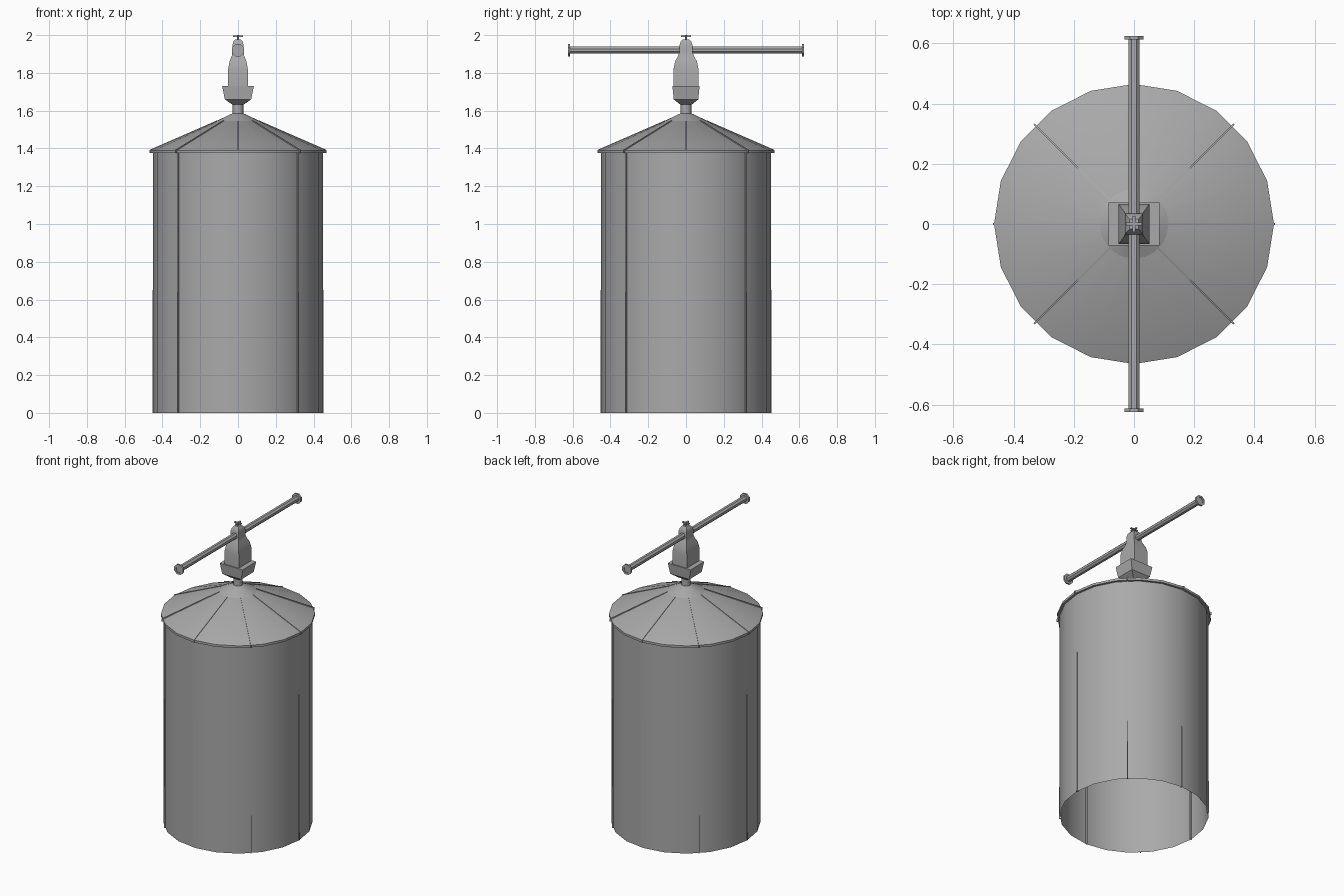
import bpy, bmesh, math
from mathutils import Matrix, Vector

cube = bpy.data.objects.get("Cube")
if cube:
    bpy.data.objects.remove(cube, do_unlink=True)

SIDES = 20
grey = bpy.data.materials.new("weathered grey metal")
grey.use_nodes = True
COLOUR = (0.40, 0.40, 0.40, 1)
grey.diffuse_color = COLOUR
grey.node_tree.nodes["Principled BSDF"].inputs["Base Color"].default_value = COLOUR


def finish(name, bm, smooth=None):
    bmesh.ops.recalc_face_normals(bm, faces=bm.faces)
    mesh = bpy.data.meshes.new(name)
    bm.to_mesh(mesh)
    bm.free()
    mesh.materials.append(grey)
    obj = bpy.data.objects.new(name, mesh)
    bpy.context.collection.objects.link(obj)
    if smooth:
        bpy.ops.object.select_all(action='DESELECT')
        obj.select_set(True)
        bpy.context.view_layer.objects.active = obj
        bpy.ops.object.shade_smooth_by_angle(angle=math.radians(smooth))
    return obj


def loft(name, rings, cap_start=True, cap_end=True, smooth=None, matrix=None):
    """Bridge a stack of equal-sized point rings."""
    bm = bmesh.new()
    loops = [[bm.verts.new(p) for p in ring] for ring in rings]
    for a, b in zip(loops, loops[1:]):
        for i in range(len(a)):
            j = (i + 1) % len(a)
            bm.faces.new((a[i], a[j], b[j], b[i]))
    if cap_start:
        bm.faces.new(loops[0])
    if cap_end:
        bm.faces.new(loops[-1])
    if matrix:
        bm.transform(matrix)
    return finish(name, bm, smooth)


def circle(r, z, n=SIDES, turn=0.0):
    return [(r * math.cos(math.tau * (i + turn) / n),
             r * math.sin(math.tau * (i + turn) / n), z) for i in range(n)]


def rect(hx, hy, z):
    return [(-hx, -hy, z), (hx, -hy, z), (hx, hy, z), (-hx, hy, z)]


def strip(name, angle, profile, width):
    """Thin radial plate whose (radius, height) outline is given."""
    turn = Matrix.Rotation(angle, 4, 'Z')
    sides = [[(r, s * width / 2, z) for r, z in profile] for s in (-1, 1)]
    return loft(name, sides, matrix=turn)


# Tank wall, open underneath
loft("tank_wall", [circle(0.45, 0), circle(0.45, 1.385)], False, False, smooth=35)

# Conical roof with a short eave lip, and its raised cap
loft("roof", [circle(0.45, 1.375), circle(0.465, 1.375), circle(0.465, 1.39),
              circle(0.10, 1.55)], False, True, smooth=25)
loft("roof_cap", [circle(0.115, 1.545), circle(0.03, 1.585)], smooth=25)

# Wall seams and roof ribs, eight around
for k in range(8):
    angle = k * math.tau / 8
    diagonal = k % 2 == 1
    top = 1.376 if diagonal else 0.97
    strip("wall_seam", angle, [(0.44, 0), (0.453, 0), (0.4505, top), (0.44, top)], 0.006)
    strip("roof_rib", angle, [(0.44, 1.375), (0.469, 1.375), (0.469, 1.392),
                              (0.11, 1.549), (0.11, 1.535)], 0.007)

# Neck and flared square collar
loft("neck", [circle(0.028, 1.57, 12), circle(0.028, 1.65, 12)], smooth=40)
loft("collar", [rect(0.03, 0.03, 1.632), rect(0.07, 0.065, 1.66), rect(0.084, 0.072, 1.73)])

# Shouldered housing
loft("housing", [rect(hx, hy, z) for hx, hy, z in (
    (0.052, 0.066, 1.72), (0.052, 0.066, 1.82), (0.045, 0.058, 1.86),
    (0.033, 0.042, 1.89), (0.03, 0.035, 1.91), (0.03, 0.035, 1.945),
    (0.025, 0.028, 1.965), (0.015, 0.017, 1.977))], smooth=30)

# Horizontal pipe with flanged, hollow ends
to_y = Matrix.Translation((0, 0, 1.92)) @ Matrix.Rotation(math.pi / 2, 4, 'X')
for side in (-1, 1):
    rings = [(0.02, 0), (0.02, 0.613), (0.035, 0.613), (0.035, 0.625),
             (0.022, 0.625), (0.022, 0.619)]
    loft("pipe_arm", [circle(r, side * d, 8, 0.5) for r, d in rings], smooth=25, matrix=to_y)

# Finial stem with a small cross handle
loft("finial_stem", [circle(0.006, 1.97, 8), circle(0.006, 2.0, 8)])
for name, hx, hy in (("handle_bar_x", 0.026, 0.005), ("handle_bar_y", 0.005, 0.026)):
    loft(name, [rect(hx, hy, 1.99), rect(hx, hy, 1.997)])
